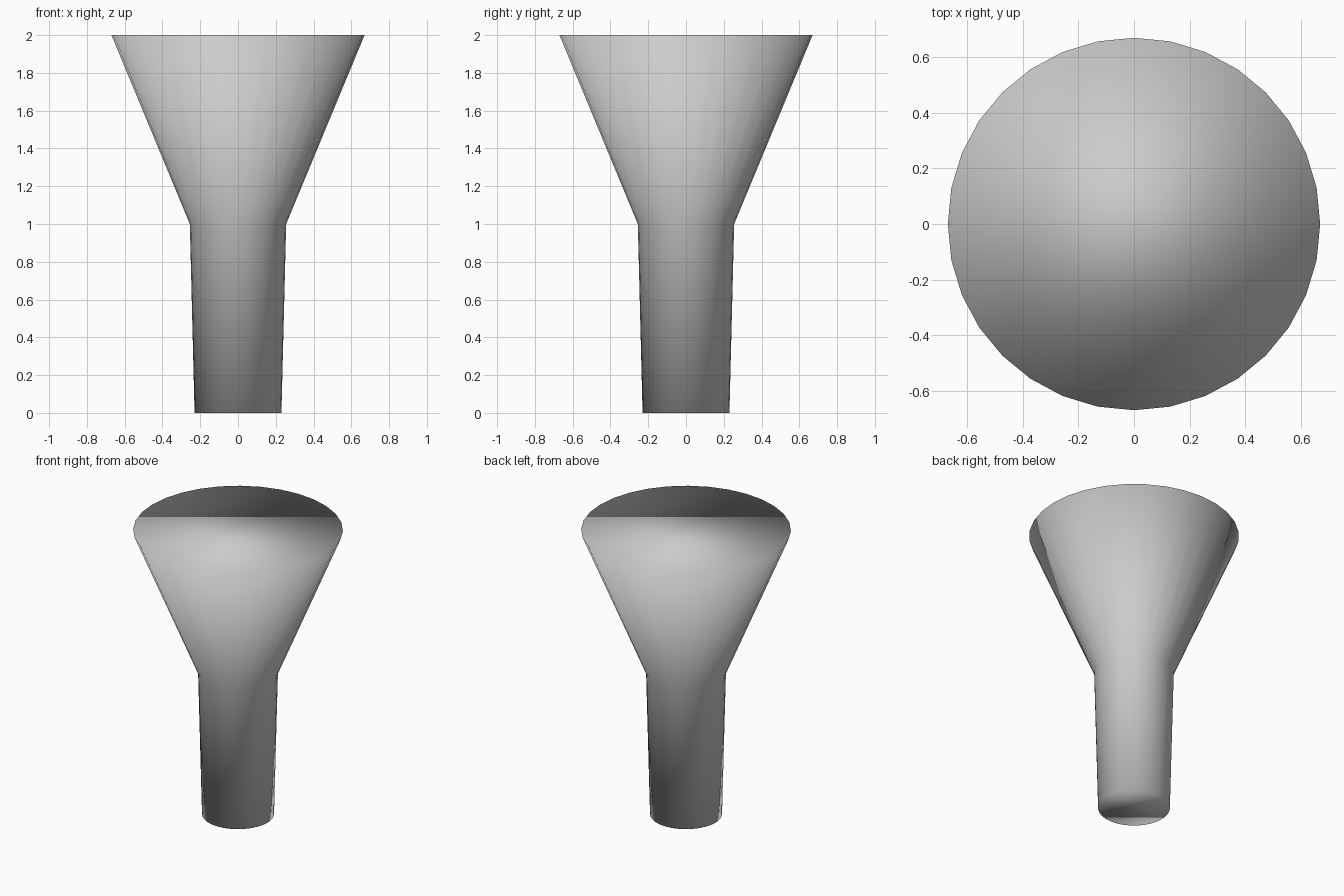
import bpy, bmesh
from math import cos, sin, tau

if "Cube" in bpy.data.objects:
    bpy.data.objects.remove(bpy.data.objects["Cube"])

SIDES = 32
# (radius, height): shaft bottom, neck, flared top
PROFILE = [(0.23, 0.0), (0.255, 1.0), (0.67, 2.0)]

bm = bmesh.new()
rings = [[bm.verts.new((r * cos(tau * i / SIDES), r * sin(tau * i / SIDES), z))
          for i in range(SIDES)] for r, z in PROFILE]

# Side walls
for low, high in zip(rings, rings[1:]):
    for i in range(SIDES):
        j = (i + 1) % SIDES
        bm.faces.new((low[i], low[j], high[j], high[i]))

# Flat end caps
bm.faces.new(rings[0][::-1])
bm.faces.new(rings[-1])

# Fully smooth shading, including the caps
for f in bm.faces:
    f.smooth = True

mesh = bpy.data.meshes.new("flared_column")
bm.to_mesh(mesh)
bm.free()
bpy.context.collection.objects.link(bpy.data.objects.new("flared_column", mesh))
